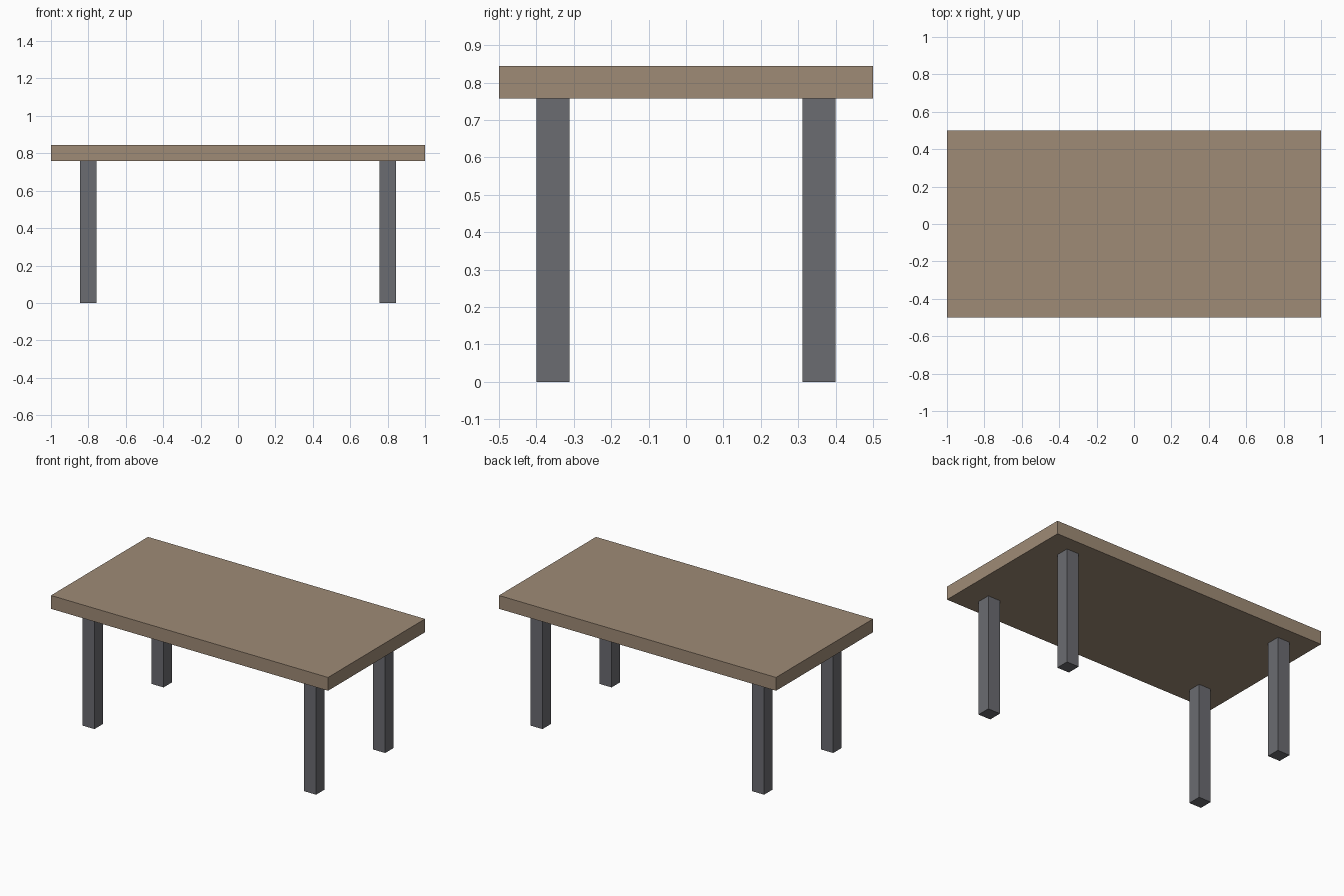
import bpy

if "Cube" in bpy.data.objects:
    bpy.data.objects.remove(bpy.data.objects["Cube"], do_unlink=True)


def make_material(name, rgb):
    mat = bpy.data.materials.new(name)
    mat.use_nodes = True
    color = (*rgb, 1.0)
    mat.diffuse_color = color
    mat.node_tree.nodes["Principled BSDF"].inputs["Base Color"].default_value = color
    return mat


def add_box(name, center, size, mat):
    bpy.ops.mesh.primitive_cube_add(size=1, location=center)
    obj = bpy.context.object
    obj.name = name
    obj.scale = size
    bpy.ops.object.transform_apply(location=False, rotation=False, scale=True)
    obj.data.materials.append(mat)
    return obj


wood = make_material("tan wood", (0.345, 0.258, 0.182))
metal = make_material("grey metal", (0.146, 0.149, 0.164))

HEIGHT = 0.845
THICK = 0.087
LEG_WIDTH = 0.088
LEG_HEIGHT = HEIGHT - THICK
LEG_X, LEG_Y = 0.8, 0.356

# Table top slab
add_box("table_top", (0, 0, HEIGHT - THICK / 2), (2, 1, THICK), wood)

# Four square legs
for side, sx in (("left", 1), ("right", -1)):
    for end, sy in (("front", -1), ("back", 1)):
        add_box(f"{end}_{side}_leg", (sx * LEG_X, sy * LEG_Y, LEG_HEIGHT / 2),
                (LEG_WIDTH, LEG_WIDTH, LEG_HEIGHT), metal)
